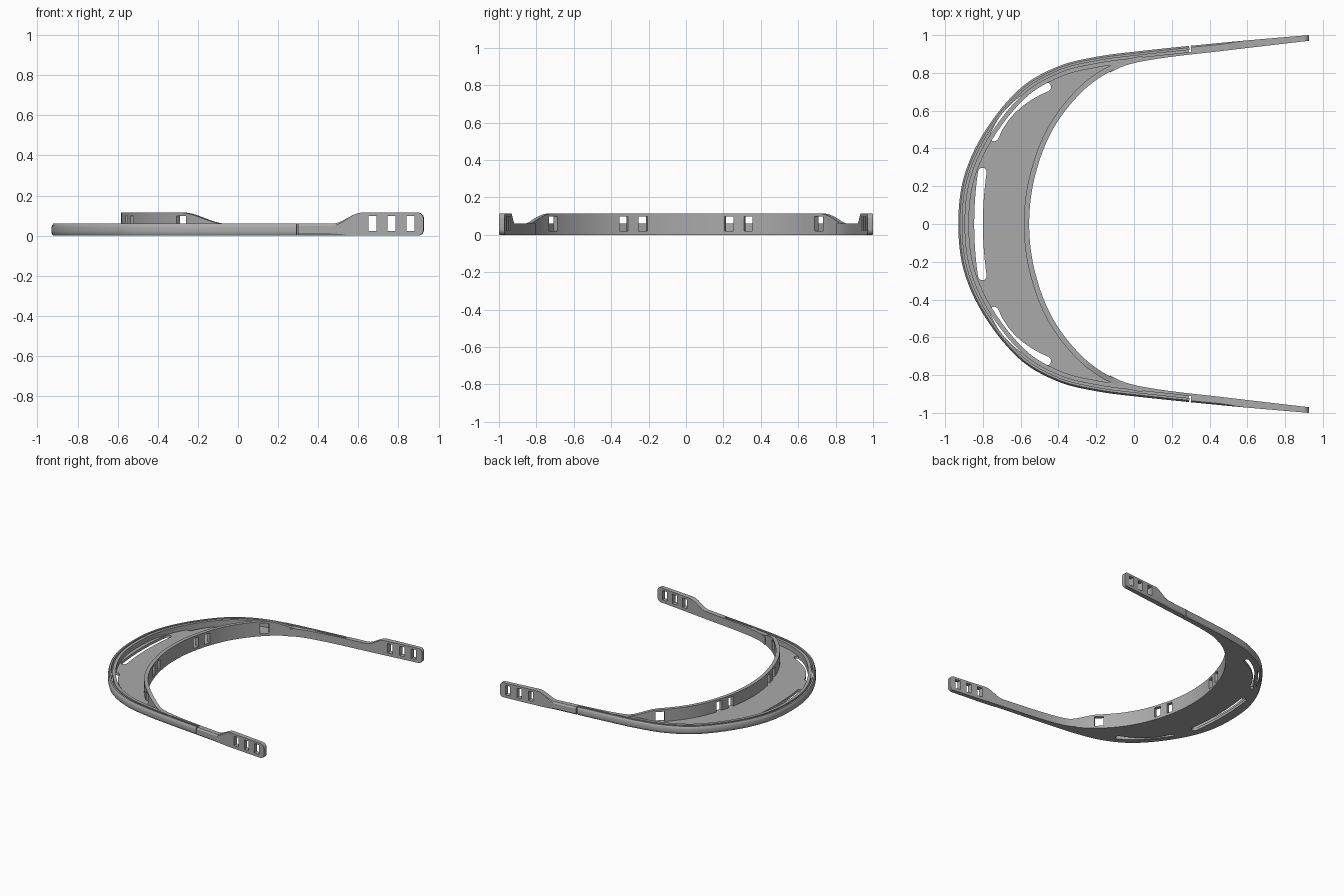
import bpy, bmesh, math
from mathutils import Vector

cube = bpy.data.objects.get("Cube")
if cube:
    bpy.data.objects.remove(cube, do_unlink=True)

grey = bpy.data.materials.new("matte grey")
grey.use_nodes = True
COLOUR = (0.4, 0.4, 0.4, 1)
grey.diffuse_color = COLOUR
grey.node_tree.nodes["Principled BSDF"].inputs["Base Color"].default_value = COLOUR

RIM, TALL, FLOOR, TIP = 0.06, 0.115, 0.02, 0.925
# Half outlines from the middle of the brow to the arm tip
OUTER = [(-.93, 0), (-.9, .25), (-.79, .49), (-.6, .72), (-.4, .835),
         (-.2, .885), (0, .912), (.5, .963), (TIP, 1)]
INNER = [(-.555, 0), (-.525, .25), (-.43, .5), (-.27, .705), (-.1, .82),
         (.08, .868), (.5, .92), (TIP, .97)]


def smooth_curve(half, steps=12):
    """Spline through the half outline and its mirror image."""
    p = [Vector((x, -y)) for x, y in reversed(half)] + [Vector(q) for q in half[1:]]
    p = [2 * p[0] - p[1]] + p + [2 * p[-1] - p[-2]]
    out = []
    for a, b, c, d in zip(p, p[1:], p[2:], p[3:]):
        tb, tc, span = (c - a), (d - b), (c - b).length
        tb, tc = tb.normalized() * span, tc.normalized() * span
        for i in range(steps):
            t = i / steps
            out.append((2*t**3 - 3*t*t + 1) * b + (t**3 - 2*t*t + t) * tb
                       + (3*t*t - 2*t**3) * c + (t**3 - t*t) * tc)
    return out + [p[-2]]


def stations(curve):
    """Pairs of point and normal; normals point to the inside of the bow."""
    res = []
    for i, p in enumerate(curve):
        t = (curve[min(i + 1, len(curve) - 1)] - curve[max(i - 1, 0)]).normalized()
        res.append((p, Vector((t.y, -t.x))))
    return res


def y_at(curve, x):
    """Height of the left-hand half of a curve at a given x."""
    half = curve[len(curve) // 2:]
    for a, b in zip(half, half[1:]):
        if a.x <= x <= b.x:
            return a.y + (b.y - a.y) * (x - a.x) / (b.x - a.x)
    return half[-1].y


def ease(x, a, b):
    t = min(max((x - a) / (b - a), 0), 1)
    return t * t * (3 - 2 * t)


def finish(name, bm):
    bmesh.ops.recalc_face_normals(bm, faces=bm.faces)
    mesh = bpy.data.meshes.new(name)
    bm.to_mesh(mesh)
    bm.free()
    ob = bpy.data.objects.new(name, mesh)
    bpy.context.collection.objects.link(ob)
    mesh.materials.append(grey)
    return ob


def sweep(name, path, section):
    """Closed section of (offset, z) pairs carried along the path."""
    bm = bmesh.new()
    rings = []
    for p, n in path:
        rings.append([bm.verts.new((*(p + n * d), z)) for d, z in section(p, n)])
    for r, s in zip(rings, rings[1:]):
        for i in range(len(r)):
            j = (i + 1) % len(r)
            bm.faces.new((r[i], r[j], s[j], s[i]))
    bm.faces.new(rings[0])
    bm.faces.new(rings[-1])
    return finish(name, bm)


def add_prism(bm, outline, z0, z1):
    low = [bm.verts.new((p[0], p[1], z0)) for p in outline]
    face = bm.faces.new(low)
    up = bmesh.ops.extrude_face_region(bm, geom=[face])["geom"]
    for v in up:
        if isinstance(v, bmesh.types.BMVert):
            v.co.z = z1


def select_only(ob):
    bpy.ops.object.select_all(action="DESELECT")
    ob.select_set(True)
    bpy.context.view_layer.objects.active = ob


def cut(ob, prisms):
    """Subtract prisms, each given as outline, bottom and top."""
    bm = bmesh.new()
    for outline, z0, z1 in prisms:
        add_prism(bm, outline, z0, z1)
    cutter = finish("cutter", bm)
    cutter.hide_render = True
    mod = ob.modifiers.new("holes", "BOOLEAN")
    mod.operation, mod.solver, mod.object = "DIFFERENCE", "EXACT", cutter
    select_only(ob)
    bpy.ops.object.modifier_apply(modifier=mod.name)
    bpy.data.objects.remove(cutter, do_unlink=True)


def box_outline(p, n, width, depth):
    t = Vector((-n.y, n.x))
    return [p + t * a * width / 2 + n * b * depth / 2
            for a, b in ((-1, -1), (1, -1), (1, 1), (-1, 1))]


def slot_outline(a, mid, b, radius):
    """Bent slot with round ends, passing through three points."""
    a, mid, b = Vector(a), Vector(mid), Vector(b)
    ctrl = 2 * mid - (a + b) / 2
    pts = [a * (1-t)**2 + ctrl * 2*t*(1-t) + b * t*t for t in [i / 14 for i in range(15)]]
    path = stations(pts)
    ring = [p + n * radius for p, n in path]
    for (p, n), side in ((path[-1], 1), (path[0], -1)):
        t = Vector((-n.y, n.x))
        ring += [p + side * radius * (n * math.cos(k * math.pi / 8) + t * math.sin(k * math.pi / 8))
                 for k in range(1, 8)]
        if side == 1:
            ring += [q - m * radius for q, m in reversed(path)]
    return ring


def mirrored(pts):
    return [(x, -y) for x, y in pts]


outer, inner = smooth_curve(OUTER), smooth_curve(INNER)
outer_path, inner_path = stations(outer), stations(inner)
GROOVE_END = 0.3
parts = []

# Outer rim: rounded lip, then the inner wall of the sheet groove
rim_path = [s for s in outer_path if s[0].x < GROOVE_END + 0.03]
parts.append(sweep("outer_lip", rim_path, lambda p, n: [
    (.008, 0), (.002, .008), (0, .02), (0, .04), (.003, .052), (.009, RIM), (.021, RIM), (.021, 0)]))
wall_path = [s for s in outer_path if s[0].x < -0.08]
parts.append(sweep("groove_wall", wall_path, lambda p, n: [
    (.033, 0), (.033, RIM), (.056, RIM), (.056, 0)]))

# Flat brow plate with three ventilation slots
edge = [p + n * .012 for p, n in outer_path if p.x < GROOVE_END]
back = [p - n * .004 for p, n in inner_path if p.x < GROOVE_END]
bm = bmesh.new()
add_prism(bm, edge + back[::-1], 0, FLOOR)
plate = finish("brow_plate", bm)
side_slot = slot_outline((-.74, .462), (-.637, .615), (-.463, .725), .024)
front_slot = slot_outline((-.803, -.275), (-.823, 0), (-.803, .275), .023)
cut(plate, [(s, -.1, .2) for s in (front_slot, side_slot, mirrored(side_slot))])
parts.append(plate)

# Tall forehead band, sloping down into the arms, with strap holes
band = sweep("forehead_band", [s for s in inner_path if s[0].x < .06], lambda p, n: [
    (0, 0), (0, TALL - (TALL - RIM) * ease(p.x, -.27, -.06)),
    (-.028, TALL - (TALL - RIM) * ease(p.x, -.27, -.06)), (-.028, 0)])
holes = []
for y, width in ((.23, .048), (.333, .05), (.71, .065)):
    for side in (-1, 1):
        p, n = min(inner_path, key=lambda s: abs(s[0].y - side * y))
        p = p + Vector((-n.y, n.x)) * ((side * y - p.y) / n.x)
        holes.append((box_outline(p, n, width, .12), FLOOR, .098))
cut(band, holes)
parts.append(band)


# Arms: solid bars that grow into tall rounded tabs with three holes
def arm_section(start):
    def section(p, n):
        width = (p.y - y_at(inner, p.x)) * abs(n.y)
        r = .03
        u = max(p.x - (TIP - r), 0)
        trim = r - math.sqrt(max(r * r - u * u, 0))
        top = RIM + (TALL - RIM) * ease(p.x, .47, .62) - trim
        round_off = .008 * (1 - ease(p.x, .45, .6)) if start == 0 else 0
        return [(start + round_off, trim), (start, trim + round_off * 1.5),
                (start, top - round_off * 1.5), (start + round_off, top),
                (width, top), (width, trim)]
    return section


def arm_path(a, b, count):
    xs = [a + (b - a) * i / count for i in range(count + 1)]
    if b == TIP:
        xs = [x for x in xs if x < TIP - .03]
        xs += [TIP - .03 + .03 * math.sin(k * math.pi / 12) for k in range(7)]
    path = stations([Vector((x, y_at(outer, x))) for x in xs])
    return path


for name, path, start in (("arm_root", arm_path(-.14, GROOVE_END, 20), .033),
                          ("arm", arm_path(GROOVE_END, TIP, 44), 0)):
    arm = sweep(name, path, arm_section(start))
    if name == "arm":
        cut(arm, [(box_outline(Vector((x, .97)), Vector((0, 1)), .04, .3), .024, .098)
                  for x in (.67, .765, .86)])
    mod = arm.modifiers.new("other side", "MIRROR")
    mod.use_axis = (False, True, False)
    mod.use_mirror_merge = False
    parts.append(arm)

for ob in parts:
    select_only(ob)
    bpy.ops.object.shade_smooth_by_angle(angle=math.radians(32))
